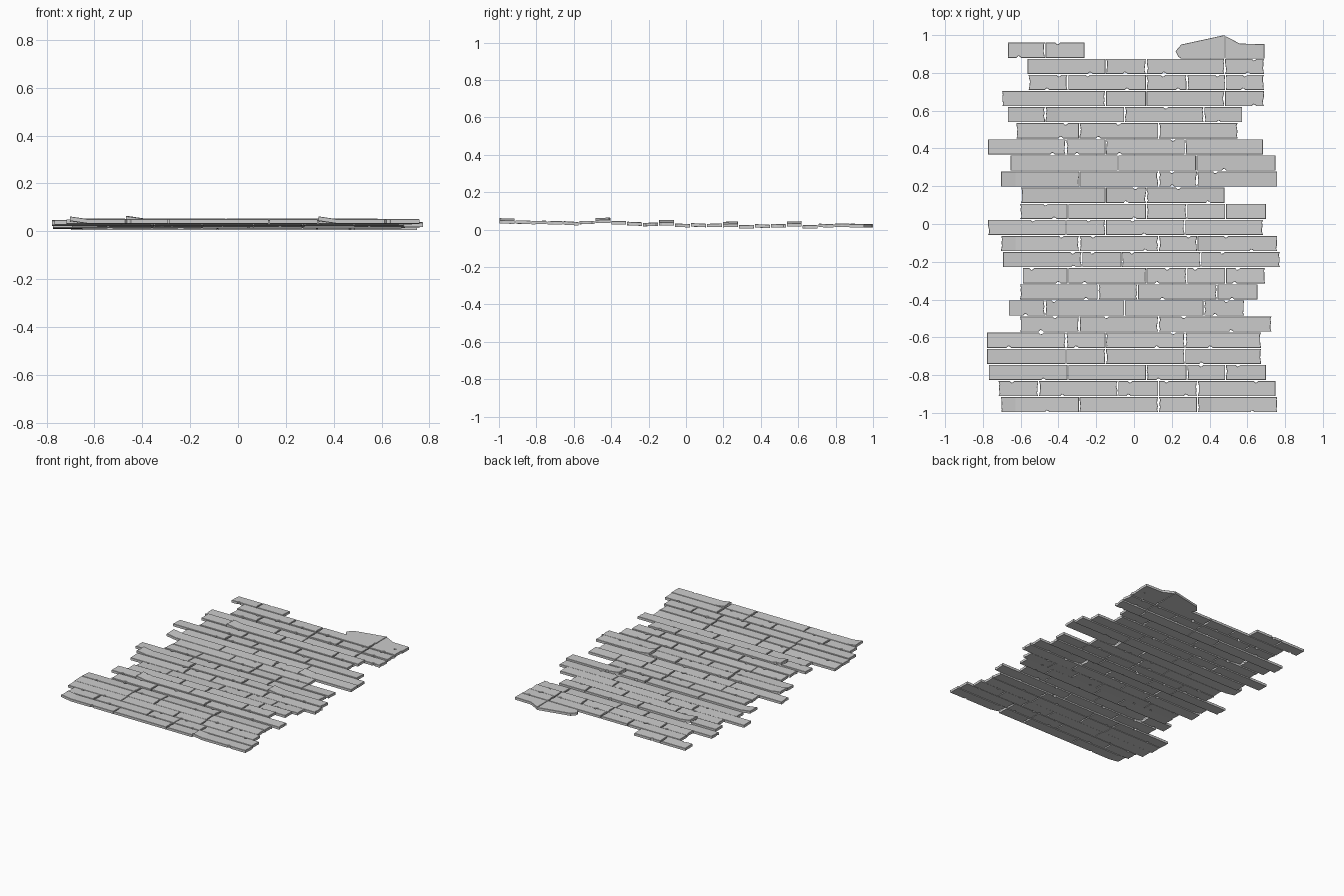
import bpy, bmesh, random
from mathutils import Vector

if "Cube" in bpy.data.objects:
    bpy.data.objects.remove(bpy.data.objects["Cube"])

random.seed(4)
THICK, WIDTH, PITCH, TOP_Y = 0.018, 0.080, 0.0853, 0.92

# Joint positions of the repeating plank layouts
JOINTS = {
    "A": (-.29, .13, .335),
    "B": (-.35, .065, .28, .485),
    "C": (-.36, -.15, .27),
    "D": (-.47, -.05, .37),
    "E": (-.15, .065, .48),
    "F": (-.275, -.065, .355),
    "G": (-.19, .02, .44),
    "H": (-.505, -.085, .13, .335),
    "I": (-.085, .33),
    "J": (-.29, .13),
}
# Rows from back to front: layout, left end, right end, underside height
ROWS = [
    ("D", -.67, -.26, .012), ("E", -.565, .69, .014), ("B", -.56, .69, .012),
    ("E", -.70, .69, .006), ("D", -.67, .575, .016), ("J", -.625, .55, .012),
    ("C", -.775, .685, .010), ("I", -.655, .75, .006), ("A", -.705, .76, .014),
    ("E", -.60, .48, .014), ("B", -.605, .70, .015), ("C", -.775, .685, .013),
    ("A", -.705, .76, .022), ("F", -.695, .775, .019), ("B", -.59, .695, .022),
    ("G", -.605, .655, .028), ("D", -.665, .585, .035), ("J", -.605, .73, .029),
    ("C", -.78, .675, .025), ("C", -.78, .675, .027), ("B", -.77, .70, .029),
    ("H", -.72, .75, .031), ("A", -.705, .76, .032),
]
LIFTED = {4, 8, 12, 16, 22}    # rows with curled plank ends


def slab(name, outline, z, lift=0.0, tilt=0.0):
    """Extrude an outline, chamfer its top rim and optionally curl the left end."""
    bm = bmesh.new()
    base = bm.faces.new([bm.verts.new((x, y, z)) for x, y in outline])
    base.normal_update()
    if base.normal.z > 0:
        base.normal_flip()
    ext = bmesh.ops.extrude_face_region(bm, geom=[base], use_keep_orig=True)
    top = [g for g in ext["geom"] if isinstance(g, bmesh.types.BMVert)]
    bmesh.ops.translate(bm, verts=top, vec=(0, 0, THICK))
    bmesh.ops.recalc_face_normals(bm, faces=bm.faces[:])
    rim = [e for e in bm.edges if all(v.co.z > z + THICK / 2 for v in e.verts)]
    bmesh.ops.bevel(bm, geom=rim, offset=.0015, segments=1, affect='EDGES')
    left = min(v.co.x for v in bm.verts)
    mid_y = sum(p[1] for p in outline) / len(outline)
    if lift:
        bmesh.ops.bisect_plane(bm, geom=bm.verts[:] + bm.edges[:] + bm.faces[:],
                               plane_co=Vector((left + .075, 0, 0)), plane_no=Vector((1, 0, 0)))
    for v in bm.verts:
        v.co.z += (v.co.y - mid_y) * tilt + lift * max(0, 1 - (v.co.x - left) / .075)
    mesh = bpy.data.meshes.new(name)
    bm.to_mesh(mesh)
    bm.free()
    bpy.context.collection.objects.link(bpy.data.objects.new(name, mesh))


def plank_outline(x0, x1, y0, y1, rough0, rough1):
    """Rectangle with worn ends and small chips along its long sides."""
    def chip(y, inward, reverse):
        c = random.uniform(x0 + .04, x1 - .04)
        pts = [(c - .012, y), (c - .004, y + inward * .009),
               (c + .005, y + inward * .007), (c + .012, y)]
        if x1 - x0 < .15 or random.random() > .5:
            return []
        return pts[::-1] if reverse else pts

    def worn(x, sign, rough, ts):
        if not rough:
            return []
        return [(x + sign * random.uniform(0, .007), y0 + (y1 - y0) * t) for t in ts]

    return ([(x0, y0)] + chip(y0, 1, False) + [(x1, y0)]
            + worn(x1, -1, rough1, (.2, .4, .6, .85)) + [(x1, y1)]
            + chip(y1, -1, True) + [(x0, y1)]
            + worn(x0, 1, rough0, (.8, .6, .35, .15)))


# Plank rows
for i, (layout, left, right, z) in enumerate(ROWS):
    yc = TOP_Y - i * PITCH
    cuts = [left] + [c for c in JOINTS[layout] if left < c < right - .02] + [right]
    tilt = random.uniform(-.06, .03)
    for k in range(len(cuts) - 1):
        x0, x1 = cuts[k] + .002, cuts[k + 1] - .002
        curl = .011 if i in LIFTED and k in ((0, 3) if layout == "A" else (1,)) else 0
        slab(f"plank_row{i + 1}_{k + 1}",
             plank_outline(x0, x1, yc - WIDTH / 2, yc + WIDTH / 2,
                           random.random() < .6, random.random() < .6),
             z, curl, tilt)

# Splintered boards at the back right corner
slab("splintered_board", [(.25, .875), (.48, .875), (.48, 1.0), (.25, .95),
                          (.22, .915), (.235, .885)], .012)
slab("splintered_board_end", [(.484, .875), (.69, .875), (.69, .952), (.56, .955),
                              (.484, .995)], .012)
